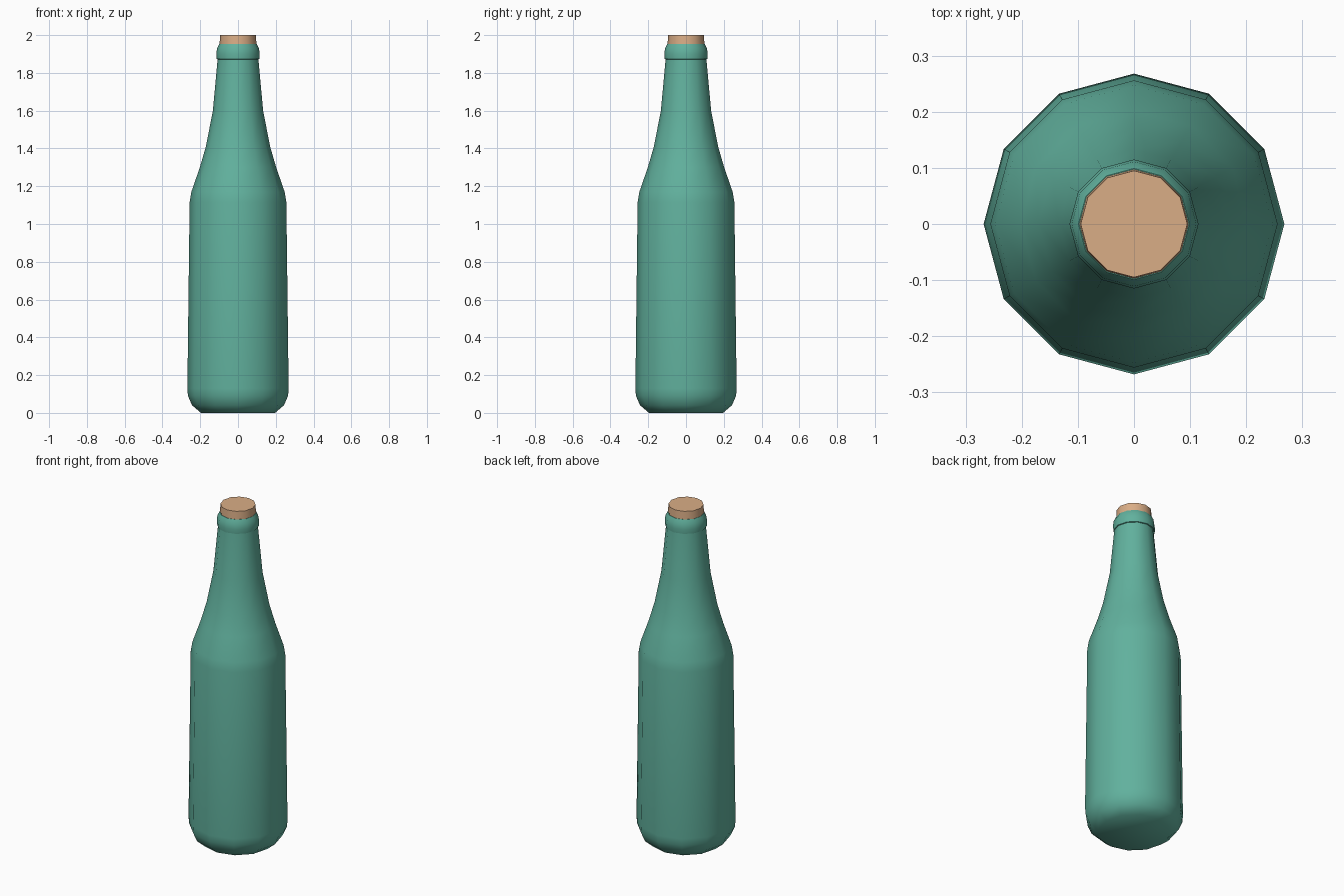
import bpy, bmesh, math

if "Cube" in bpy.data.objects:
    bpy.data.objects.remove(bpy.data.objects["Cube"])

SIDES = 12


def lathe(name, profile, color, angle):
    """Revolve (radius, z) points around z and cap both ends."""
    bm = bmesh.new()
    rings = []
    for r, z in profile:
        rings.append([bm.verts.new((r * math.cos(2 * math.pi * i / SIDES),
                                    r * math.sin(2 * math.pi * i / SIDES), z))
                      for i in range(SIDES)])
    for a, b in zip(rings, rings[1:]):
        for i in range(SIDES):
            j = (i + 1) % SIDES
            bm.faces.new((a[i], a[j], b[j], b[i]))
    bm.faces.new(rings[0][::-1])
    bm.faces.new(rings[-1])
    mesh = bpy.data.meshes.new(name)
    bm.to_mesh(mesh)
    bm.free()
    obj = bpy.data.objects.new(name, mesh)
    bpy.context.collection.objects.link(obj)
    mat = bpy.data.materials.new(name + "_color")
    mat.diffuse_color = color
    mat.use_nodes = True
    mat.node_tree.nodes["Principled BSDF"].inputs["Base Color"].default_value = mat.diffuse_color
    mesh.materials.append(mat)
    bpy.ops.object.select_all(action='DESELECT')
    obj.select_set(True)
    bpy.context.view_layer.objects.active = obj
    bpy.ops.object.shade_smooth_by_angle(angle=math.radians(angle))
    return obj


# Glass body: rounded base, shoulder, neck and raised lip
lathe("bottle", [
    (0.196, 0.0), (0.243, 0.04), (0.265, 0.09), (0.268, 0.13),
    (0.256, 1.115), (0.247, 1.17), (0.202, 1.30), (0.17, 1.41), (0.133, 1.60),
    (0.108, 1.872), (0.113, 1.874), (0.115, 1.90), (0.111, 1.93),
    (0.099, 1.953)], (0.12, 0.44, 0.34, 1), 55)

# Cork stopper, partly sunk in the neck
lathe("cork", [(0.098, 1.94), (0.095, 2.0)], (0.70, 0.42, 0.24, 1), 50)
